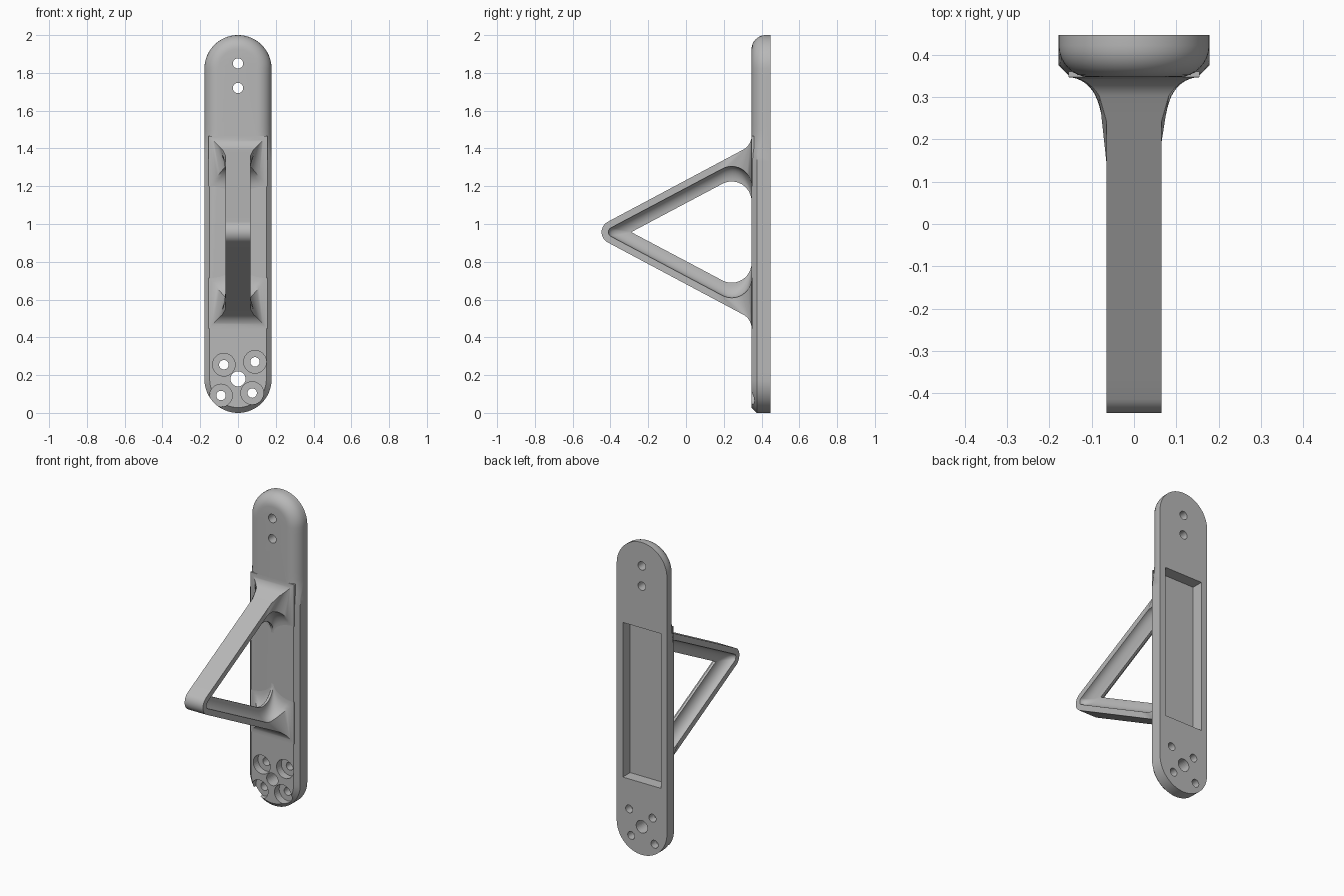
import bpy, bmesh
from math import sin, cos, pi, radians, sqrt
from mathutils import Matrix, Vector

if "Cube" in bpy.data.objects:
    bpy.data.objects.remove(bpy.data.objects["Cube"], do_unlink=True)

grey = bpy.data.materials.new("satin grey")
grey.use_nodes = True
grey.diffuse_color = (0.48, 0.48, 0.48, 1)
grey.node_tree.nodes["Principled BSDF"].inputs["Base Color"].default_value = (0.48, 0.48, 0.48, 1)

FRONT, BACK, HALF = 0.347, 0.447, 0.178
MID = 0.957        # height of the handle's symmetry plane


def make(name, bm):
    bmesh.ops.remove_doubles(bm, verts=bm.verts, dist=1e-5)
    bmesh.ops.recalc_face_normals(bm, faces=bm.faces)
    mesh = bpy.data.meshes.new(name)
    bm.to_mesh(mesh)
    bm.free()
    mesh.materials.append(grey)
    ob = bpy.data.objects.new(name, mesh)
    bpy.context.collection.objects.link(ob)
    return ob


def smooth(ob, angle):
    bpy.ops.object.select_all(action='DESELECT')
    ob.select_set(True)
    bpy.context.view_layer.objects.active = ob
    bpy.ops.object.shade_smooth_by_angle(angle=radians(angle))


def bridge(bm, rings, closed=True):
    for a, b in zip(rings, rings[1:]):
        n = len(a)
        for i in range(n if closed else n - 1):
            j = (i + 1) % n
            bm.faces.new((a[i], a[j], b[j], b[i]))


# Back plate: capsule outline, round front edge at the top, chamfer below
def capsule():
    pts = []
    steps = [HALF + (2 - 2 * HALF) * i / 40 for i in range(41)]
    for i in range(33):
        a = pi * i / 32
        pts.append((HALF * cos(a), 2 - HALF + HALF * sin(a), cos(a), sin(a)))
    pts += [(-HALF, z, -1, 0) for z in reversed(steps[1:-1])]
    for i in range(33):
        a = pi + pi * i / 32
        pts.append((HALF * cos(a), HALF + HALF * sin(a), cos(a), sin(a)))
    pts += [(HALF, z, 1, 0) for z in steps[1:-1]]
    return pts


bm = bmesh.new()
outline = capsule()
rings = [[bm.verts.new((x, BACK, z)) for x, z, nx, nz in outline]]
ROUND, CHAMFER, STEPS = 0.075, 0.028, 8
for k in range(STEPS + 1):
    t = k / STEPS
    a = t * pi / 2
    ring = []
    for x, z, nx, nz in outline:
        f = min(1, max(0, (z - 1.36) / 0.1))
        inset = f * ROUND * (1 - cos(a)) + (1 - f) * CHAMFER * t
        y = FRONT + f * ROUND * (1 - sin(a)) + (1 - f) * CHAMFER * (1 - t)
        ring.append(bm.verts.new((x - nx * inset, y, z - nz * inset)))
    rings.append(ring)
bridge(bm, rings)
bm.faces.new(rings[0])
bm.faces.new(rings[-1])
plate = make("back_plate", bm)

# Cutters: rear pocket, plain holes and counterbored holes
bm = bmesh.new()
bmesh.ops.create_cube(bm, size=1, matrix=Matrix.Translation((0, 0.472, MID))
                      @ Matrix.Diagonal((0.27, 0.2, 0.99, 1)))


def bore(x, z, profile):
    rings = [[bm.verts.new((x + r * cos(2 * pi * i / 32), y, z + r * sin(2 * pi * i / 32)))
              for i in range(32)] for r, y in profile]
    bridge(bm, rings)
    bm.faces.new(rings[0])
    bm.faces.new(rings[-1])


for x, z, r in ((0, 1.85, 0.027), (0, 1.72, 0.027), (0, 0.18, 0.04)):
    bore(x, z, ((r, 0.3), (r, 0.5)))
for x, z in ((-0.075, 0.255), (0.09, 0.27), (-0.09, 0.092), (0.075, 0.105)):
    bore(x, z, ((0.06, 0.3), (0.06, 0.395), (0.025, 0.395), (0.025, 0.5)))
cutter = make("plate_cutter", bm)
cutter.hide_render = True

mod = plate.modifiers.new("cuts", 'BOOLEAN')
mod.operation = 'DIFFERENCE'
mod.solver = 'EXACT'
mod.object = cutter
smooth(plate, 30)
bpy.ops.object.modifier_apply(modifier="cuts")
bpy.data.objects.remove(cutter, do_unlink=True)


# Handle: two struts with coved inner sides and a thin central rib
def arc(cy, cz, r, a0, a1, n):
    return [Vector((cy + r * cos(radians(a0 + (a1 - a0) * i / n)),
                    cz + r * sin(radians(a0 + (a1 - a0) * i / n)))) for i in range(n + 1)]


def path(tip, base, lines=12):
    middle = [tip[-1].lerp(base[0], i / lines) for i in range(1, lines)]
    return tip + middle + base + [Vector((0.36, base[-1].y))]


def half_width(y):
    d = min(1, max(0, (y - 0.24) / 0.107))
    return 0.065 + 0.09 * (1 - sqrt(1 - d * d))


NODE = -0.385
outer = path(arc(NODE, MID, 0.062, 180, 118, 8), arc(0.264, 1.467, 0.083, -62, 0, 12))
edge = path(arc(NODE, MID, 0.026, 180, 118, 8), arc(0.242, 1.2, 0.105, 118, 0, 12))
rib = path([Vector((-0.29, MID))] * 9, arc(0.242, 1.12, 0.105, 118, 0, 12))
RIB, COVE = 0.008, 8

bm = bmesh.new()
for side in (1, -1):
    rings = []
    for o, m, n in zip(outer, edge, rib):
        section = [(half_width(o.x), o)]
        for k in range(COVE + 1):
            a = k / COVE * pi / 2
            p = m.lerp(n, 1 - cos(a))
            section.append((RIB + (half_width(p.x) - RIB) * (1 - sin(a)), p))
        section += [(-x, p) for x, p in reversed(section)]
        rings.append([bm.verts.new((x, p.x, MID + side * (p.y - MID))) for x, p in section])
    bridge(bm, rings)
bmesh.ops.remove_doubles(bm, verts=bm.verts, dist=1e-5)
bmesh.ops.dissolve_degenerate(bm, edges=bm.edges, dist=1e-5)
handle = make("handle", bm)
smooth(handle, 35)
